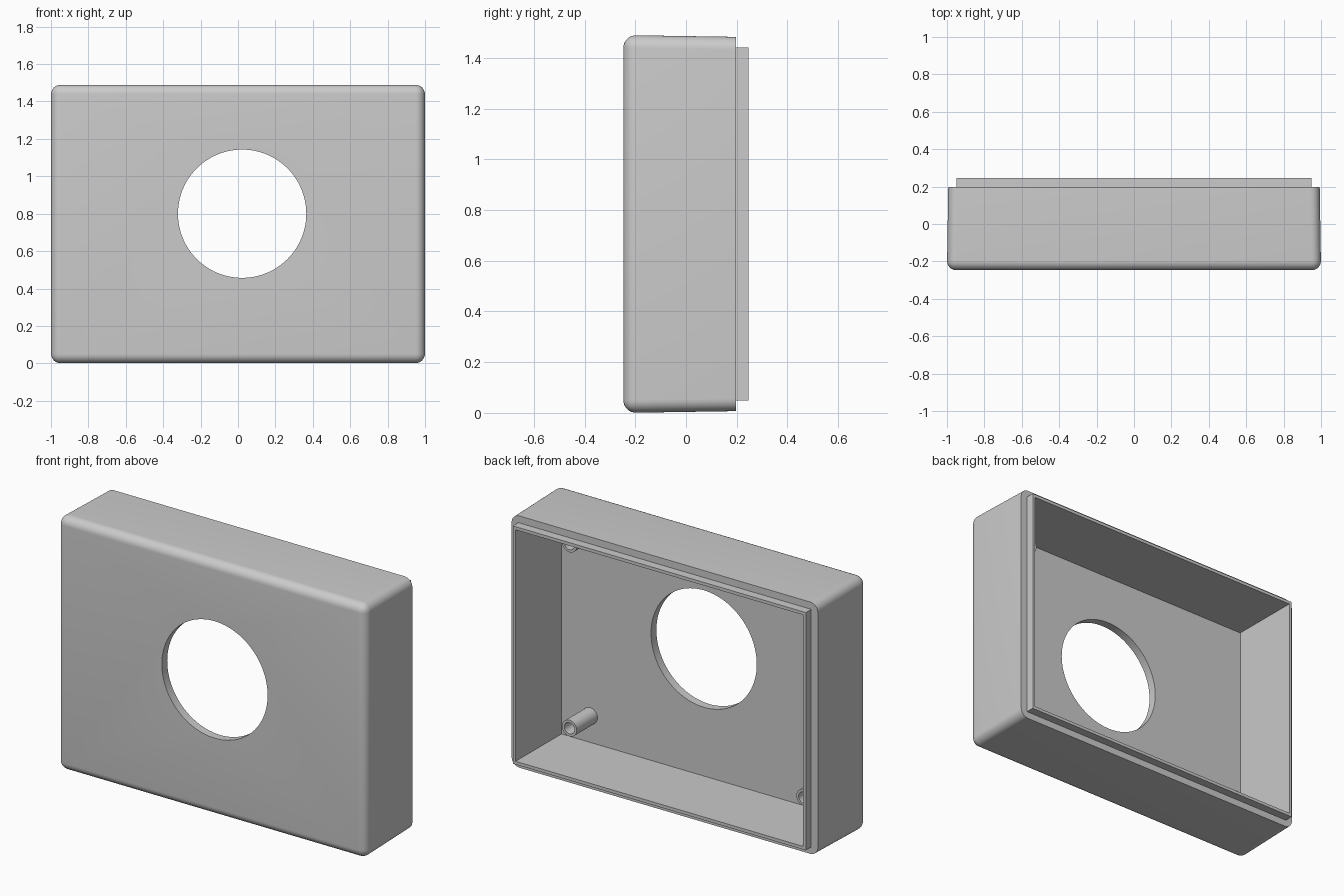
import bpy
import bmesh
from mathutils import Matrix, Vector

cube = bpy.data.objects.get("Cube")
if cube:
    bpy.data.objects.remove(cube, do_unlink=True)

grey = bpy.data.materials.new("light grey plastic")
grey.use_nodes = True
grey.diffuse_color = (0.6, 0.6, 0.6, 1)
grey.node_tree.nodes["Principled BSDF"].inputs["Base Color"].default_value = (0.6, 0.6, 0.6, 1)

MID = 0.745          # height of the box centre
FRONT, RIM, LIP = -0.247, 0.197, 0.247
INNER = -0.197       # inside of the front panel


def finish(name, bm):
    bmesh.ops.recalc_face_normals(bm, faces=bm.faces[:])
    mesh = bpy.data.meshes.new(name)
    bm.to_mesh(mesh)
    bm.free()
    mesh.materials.append(grey)
    obj = bpy.data.objects.new(name, mesh)
    bpy.context.collection.objects.link(obj)
    return obj


def tapered_box(name, front, back, radius=0):
    """front and back are (y, half width, half height)."""
    bm = bmesh.new()
    bmesh.ops.create_cube(bm, size=2)
    for v in bm.verts:
        y, hx, hz = front if v.co.y < 0 else back
        v.co = Vector((v.co.x * hx, y, MID + v.co.z * hz))
    if radius:
        edges = [e for e in bm.edges if min(v.co.y for v in e.verts) < 0]
        bmesh.ops.bevel(bm, geom=edges, offset=radius, segments=8,
                        profile=0.5, affect='EDGES', clamp_overlap=True)
    return finish(name, bm)


def cylinder(name, x, z, radius, y0, y1, sides):
    bm = bmesh.new()
    place = Matrix.Translation((x, (y0 + y1) / 2, z)) @ Matrix.Rotation(1.5707963, 4, 'X')
    bmesh.ops.create_cone(bm, cap_ends=True, segments=sides, radius1=radius,
                          radius2=radius, depth=y1 - y0, matrix=place)
    return finish(name, bm)


def combine(target, other, operation):
    mod = target.modifiers.new(operation.lower(), 'BOOLEAN')
    mod.operation, mod.solver, mod.object = operation, 'EXACT', other
    bpy.context.view_layer.update()
    graph = bpy.context.evaluated_depsgraph_get()
    mesh = bpy.data.meshes.new_from_object(target.evaluated_get(graph))
    target.modifiers.clear()
    target.data = mesh
    bpy.data.objects.remove(other, do_unlink=True)


def smooth(obj):
    bpy.ops.object.select_all(action='DESELECT')
    obj.select_set(True)
    bpy.context.view_layer.objects.active = obj
    bpy.ops.object.shade_smooth_by_angle(angle=0.5)


# Drafted shell with rounded front edges and corners
shell = tapered_box("housing_shell", (FRONT, 1.0, 0.745), (RIM, 0.993, 0.738), 0.05)

# Stepped lip around the open back
combine(shell, tapered_box("rim_lip", (0, 0.95, 0.697), (LIP, 0.95, 0.697)), 'UNION')

# Hollow interior
combine(shell, tapered_box("cavity", (INNER, 0.945, 0.691), (0.3, 0.931, 0.677)), 'DIFFERENCE')

# Round opening in the front panel
combine(shell, cylinder("opening", 0.022, 0.80, 0.343, -0.4, 0, 96), 'DIFFERENCE')
smooth(shell)

# Hollow screw posts in three inner corners
posts = {"lower_left_post": (0.76, 0.21), "upper_left_post": (0.76, 1.29),
         "lower_right_post": (-0.76, 0.21)}
for name, (x, z) in posts.items():
    post = cylinder(name, x, z, 0.048, INNER - 0.01, -0.005, 32)
    combine(post, cylinder("bore", x, z, 0.033, INNER, 0.1, 32), 'DIFFERENCE')
    smooth(post)
